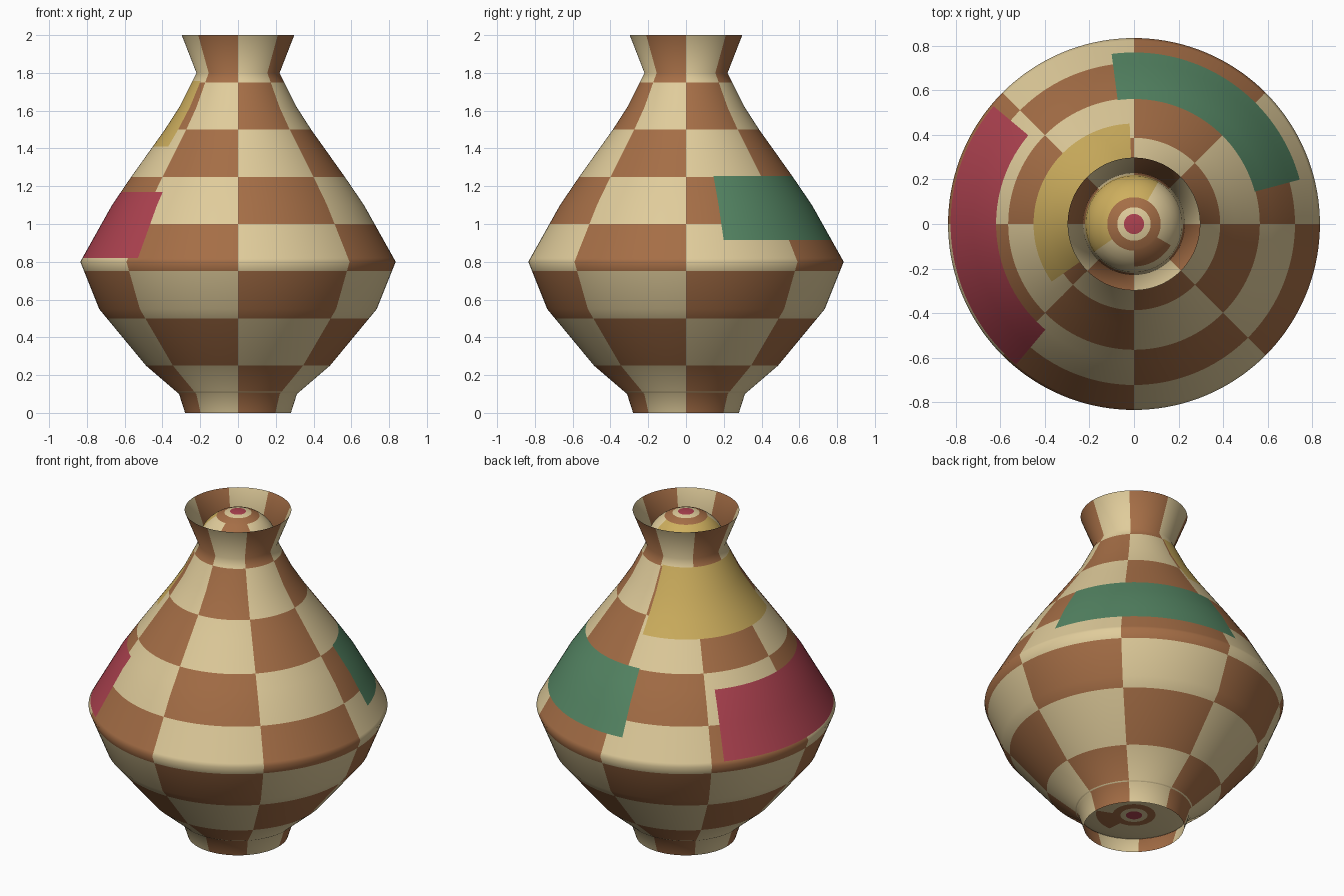
import bpy, bmesh, math

if "Cube" in bpy.data.objects:
    bpy.data.objects.remove(bpy.data.objects["Cube"])

# ---- colours -------------------------------------------------------------
def lin(c):
    c /= 255
    return c / 12.92 if c <= 0.04045 else ((c + 0.055) / 1.055) ** 2.4

PALETTE = [("cream", (224, 204, 155)), ("terracotta_brown", (165, 110, 70)),
           ("crimson", (174, 66, 80)), ("leaf_green", (85, 134, 100)),
           ("mustard", (206, 175, 94))]
CREAM, BROWN, RED, GREEN, YELLOW = range(5)
MATS = []
for name, rgb in PALETTE:
    m = bpy.data.materials.new(name)
    m.diffuse_color = (*[lin(v) for v in rgb], 1)
    m.use_nodes = True
    m.node_tree.nodes["Principled BSDF"].inputs["Base Color"].default_value = m.diffuse_color
    MATS.append(m)

SEG = 144
STEP = 360 / SEG

def lathe(name, profile, colour):
    """Revolve (r, z) points; colour(angle, r, z) picks each face's material."""
    bm = bmesh.new()
    rings = []
    for r, z in profile:
        if r < 1e-5:
            rings.append([bm.verts.new((0, 0, z))] * SEG)
        else:
            rings.append([bm.verts.new((r * math.cos(math.radians(i * STEP)),
                                        r * math.sin(math.radians(i * STEP)), z))
                          for i in range(SEG)])
    for k, (lo, hi) in enumerate(zip(rings, rings[1:])):
        r = (profile[k][0] + profile[k + 1][0]) / 2
        z = (profile[k][1] + profile[k + 1][1]) / 2
        for i in range(SEG):
            j = (i + 1) % SEG
            quad = list(dict.fromkeys([lo[i], lo[j], hi[j], hi[i]]))
            f = bm.faces.new(quad)
            f.smooth = True
            f.material_index = colour((i + 0.5) * STEP, r, z)
    me = bpy.data.meshes.new(name)
    bm.to_mesh(me)
    bm.free()
    for m in MATS:
        me.materials.append(m)
    ob = bpy.data.objects.new(name, me)
    bpy.context.collection.objects.link(ob)
    return ob

# ---- vase wall: checks of 45 degrees by 0.25, with three painted panels ----
OUTLINE = [(0.28, 0), (0.312, 0.1), (0.487, 0.25), (0.735, 0.55), (0.835, 0.8),
           (0.667, 1.1), (0.565, 1.25), (0.387, 1.5), (0.31, 1.62),
           (0.22, 1.8), (0.298, 2.0)]
PANELS = [(RED, 140, 230, 0.82, 1.17), (GREEN, 15, 97.5, 0.915, 1.255),
          (YELLOW, 92.5, 215, 1.41, 1.757)]

def radius(z):
    for (r0, z0), (r1, z1) in zip(OUTLINE, OUTLINE[1:]):
        if z <= z1:
            return r0 + (r1 - r0) * (z - z0) / (z1 - z0)
    return OUTLINE[-1][0]

def checks(a, z):
    return BROWN if (int(a // 45) + int(z // 0.25)) % 2 == 0 else CREAM

def wall_colour(a, r, z):
    for mat, a0, a1, z0, z1 in PANELS:
        if a0 < a < a1 and z0 < z < z1:
            return mat
    return checks(a, z)

levels = {z for _, z in OUTLINE} | {i * 0.25 for i in range(9)}
for p in PANELS:
    levels |= {p[3], p[4]}
lathe("vase_wall", [(radius(z), z) for z in sorted(levels)], wall_colour)

# ---- domed plugs closing the neck and the foot -----------------------------
def dome(r, z_base, z_tip, cuts):
    radii = sorted({r * math.sin(math.radians(t)) for t in range(0, 91, 10)} | set(cuts))
    return [(q, z_base + (z_tip - z_base) * math.sqrt(max(0, 1 - (q / r) ** 2)))
            for q in radii]

def plug_colour(a, r, z):
    if r < 0.045:
        return RED
    if r < 0.075:
        return CREAM
    if r < 0.12:
        return BROWN
    if z > 1 and 60 < a < 215:
        return YELLOW
    return BROWN if 270 < a < 330 and r < 0.19 else CREAM

CUTS = (0.045, 0.075, 0.12)
lathe("neck_plug", dome(0.22, 1.8, 1.995, CUTS)[::-1], plug_colour)
lathe("foot_plug", dome(0.33, 0.117, 0.075, CUTS), plug_colour)
